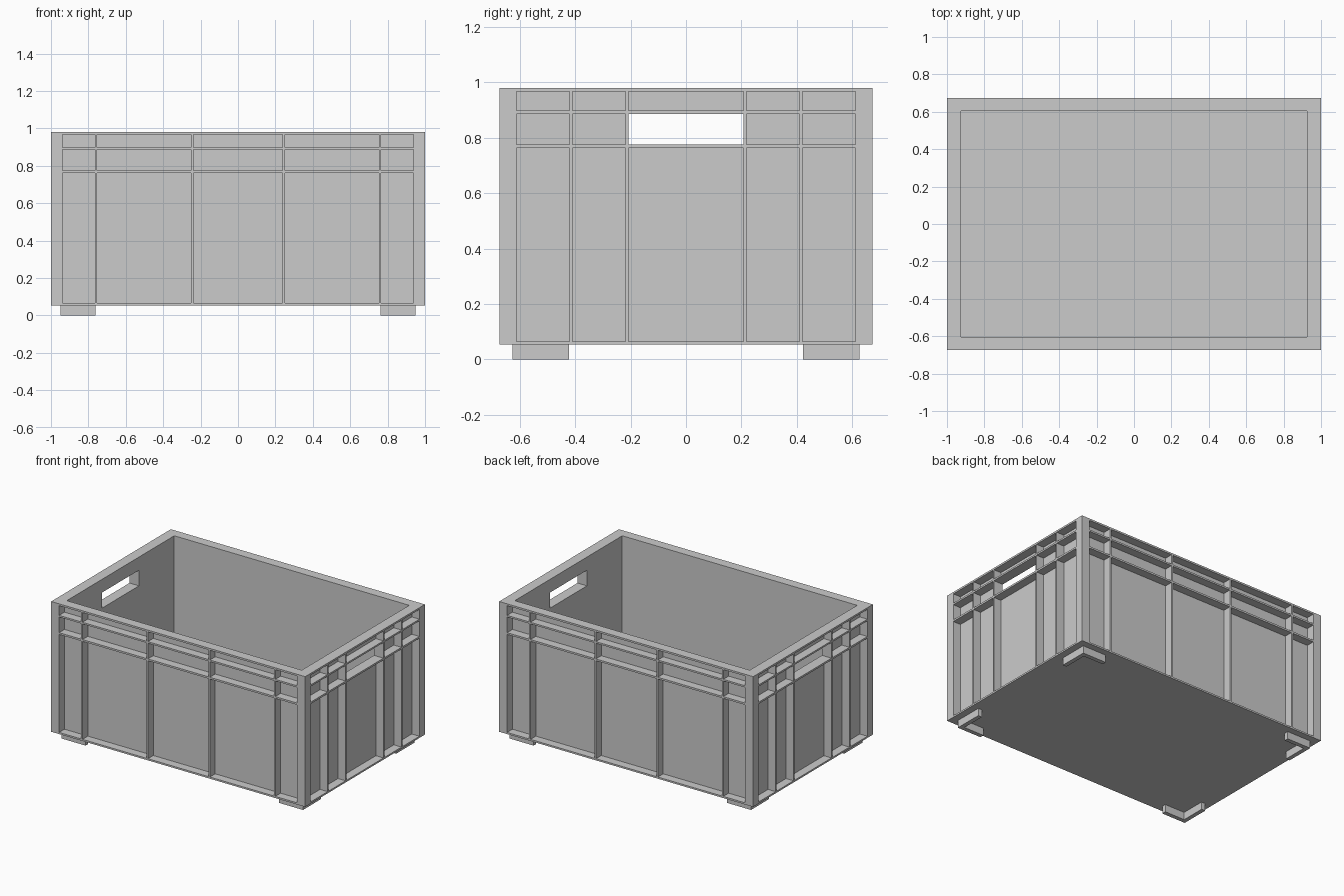
import bpy, bmesh
from mathutils import Matrix, Vector

if "Cube" in bpy.data.objects:
    bpy.data.objects.remove(bpy.data.objects["Cube"])

HX, HY = 1.0, 0.673          # outer half sizes
Z0, Z1 = 0.053, 0.98         # tub bottom and rim
DEPTH = 0.06                 # rib depth


def add_box(bm, lo, hi):
    lo, hi = Vector(lo), Vector(hi)
    m = Matrix.Translation((lo + hi) / 2) @ Matrix.Diagonal((*(hi - lo), 1))
    bmesh.ops.create_cube(bm, size=1, matrix=m)


def make_object(name, bm):
    bmesh.ops.recalc_face_normals(bm, faces=bm.faces)
    me = bpy.data.meshes.new(name)
    bm.to_mesh(me)
    bm.free()
    ob = bpy.data.objects.new(name, me)
    bpy.context.collection.objects.link(ob)
    return ob


def cut(target, cutter):
    mod = target.modifiers.new("cut", 'BOOLEAN')
    mod.operation = 'DIFFERENCE'
    mod.solver = 'EXACT'
    mod.object = cutter
    cutter.hide_render = True
    bpy.context.view_layer.objects.active = target
    bpy.ops.object.modifier_apply(modifier=mod.name)
    bpy.data.objects.remove(cutter)


# outer block with an open cavity
bm = bmesh.new()
add_box(bm, (-HX, -HY, Z0), (HX, HY, Z1))
tub = make_object("crate_body", bm)
bm = bmesh.new()
add_box(bm, (-0.925, -0.604, 0.068), (0.925, 0.604, 1.2))
cut(tub, make_object("cavity_cutter", bm))

# recessed cells between the ribs, on all four sides
rows = [(0.065, 0.762), (0.775, 0.886), (0.898, 0.967)]
front_cols = [(-0.937, -0.765), (-0.753, -0.25), (-0.238, 0.238), (0.25, 0.753), (0.765, 0.937)]
side_cols = [(-0.612, -0.42), (-0.41, -0.218), (-0.208, 0.208), (0.218, 0.41), (0.42, 0.612)]
bm = bmesh.new()
for s in (-1, 1):
    for r, (za, zb) in enumerate(rows):
        for a, b in front_cols:
            y = sorted((s * (HY - DEPTH), s * (HY + 0.1)))
            add_box(bm, (a, y[0], za), (b, y[1], zb))
        for c, (a, b) in enumerate(side_cols):
            # the middle cell of the second row is the open handle
            d = 0.12 if (r, c) == (1, 2) else DEPTH
            x = sorted((s * (HX - d), s * (HX + 0.1)))
            add_box(bm, (x[0], a, za), (x[1], b, zb))
cut(tub, make_object("panel_cutter", bm))

# L-shaped corner feet
X, Y, T = 0.95, 0.626, 0.03
profile = [(X, Y), (0.762, Y), (0.762, Y - T), (X - T, Y - T), (X - T, 0.422), (X, 0.422)]
for sx, xn in ((-1, "left"), (1, "right")):
    for sy, yn in ((-1, "front"), (1, "back")):
        bm = bmesh.new()
        face = bm.faces.new([bm.verts.new((sx * x, sy * y, 0)) for x, y in profile])
        ext = bmesh.ops.extrude_face_region(bm, geom=[face], use_keep_orig=True)
        verts = [v for v in ext["geom"] if isinstance(v, bmesh.types.BMVert)]
        bmesh.ops.translate(bm, verts=verts, vec=(0, 0, Z0))
        make_object(f"{yn}_{xn}_foot", bm)
